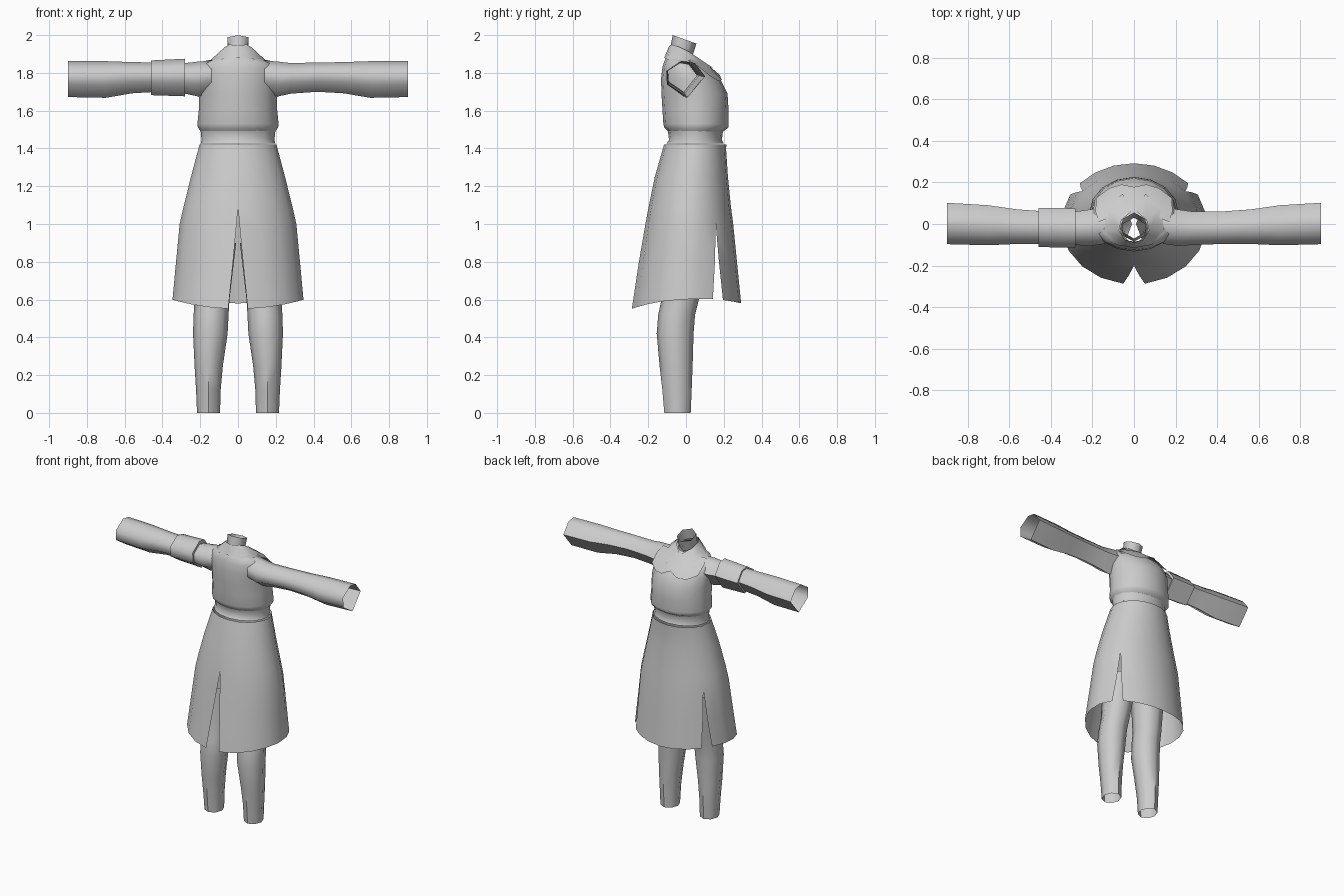
import bpy, bmesh, math
from math import sin, cos, radians

if "Cube" in bpy.data.objects:
    bpy.data.objects.remove(bpy.data.objects["Cube"])

cloth = bpy.data.materials.new("grey cloth")
cloth.diffuse_color = (0.6, 0.6, 0.6, 1)
cloth.use_nodes = True
cloth.node_tree.nodes["Principled BSDF"].inputs["Base Color"].default_value = cloth.diffuse_color


def finish(name, bm, mirror=False, angle=50):
    """Turn a bmesh into a named, smooth-shaded object."""
    if mirror:
        geom = bm.verts[:] + bm.edges[:] + bm.faces[:]
        copy = bmesh.ops.duplicate(bm, geom=geom)["geom"]
        for v in copy:
            if isinstance(v, bmesh.types.BMVert):
                v.co.x *= -1
        bmesh.ops.reverse_faces(bm, faces=[f for f in copy if isinstance(f, bmesh.types.BMFace)])
    bmesh.ops.remove_doubles(bm, verts=bm.verts, dist=0.0005)
    bmesh.ops.recalc_face_normals(bm, faces=bm.faces)
    me = bpy.data.meshes.new(name)
    bm.to_mesh(me)
    bm.free()
    me.materials.append(cloth)
    ob = bpy.data.objects.new(name, me)
    bpy.context.collection.objects.link(ob)
    bpy.ops.object.select_all(action='DESELECT')
    ob.select_set(True)
    bpy.context.view_layer.objects.active = ob
    bpy.ops.object.shade_smooth_by_angle(angle=radians(angle))
    return ob


def grid(bm, rows, closed):
    """Skin rows of points with quads."""
    vs = [[bm.verts.new(p) for p in r] for r in rows]
    n = len(rows[0])
    for a, b in zip(vs, vs[1:]):
        for i in range(n if closed else n - 1):
            j = (i + 1) % n
            bm.faces.new((a[i], a[j], b[j], b[i]))


def loft(name, rows, mirror=False, angle=50):
    bm = bmesh.new()
    grid(bm, rows, True)
    return finish(name, bm, mirror, angle)


def ring(z, x0, x1, y0, y1, n=16, tilt=0.0):
    """Level oval between x0..x1 and y0..y1; tilt lowers the +y side."""
    cx, cy, rx, ry = (x0 + x1) / 2, (y0 + y1) / 2, (x1 - x0) / 2, (y1 - y0) / 2
    out = []
    for i in range(n):
        a = 2 * math.pi * i / n + math.pi / 2
        out.append((cx + rx * cos(a), cy + ry * sin(a), z - tilt * (1 + sin(a)) / 2))
    return out


# torso: blouse that tucks in at the bottom and closes around the neck
torso = [(1.485, .192, -.09, .19, 0), (1.51, .212, -.115, .224, 0), (1.53, .215, -.12, .226, 0),
         (1.61, .207, -.125, .225, 0), (1.69, .208, -.13, .22, 0), (1.77, .208, -.132, .185, .01),
         (1.83, .205, -.125, .15, .03), (1.86, .185, -.115, .11, .035),
         (1.88, .14, -.105, .08, .03), (1.91, .065, -.085, .04, .03)]
loft("torso", [ring(z, -w, w, b, f, 16, t) for z, w, b, f, t in torso], angle=60)

# waistband
loft("waistband", [ring(z, -w, w, b, f) for z, w, b, f in
                   [(1.50, .198, -.10, .20), (1.485, .197, -.095, .195),
                    (1.445, .193, -.09, .19), (1.425, .198, -.105, .20)]])

# skirt: side and front panels, parted by a back slit and two side slits
LEVELS = [(1.40, .197, -.105, .205), (1.42, .205, -.117, .214), (1.40, .21, -.122, .212),
          (1.25, .25, -.165, .222), (1.09, .29, -.198, .238), (1.0, .31, -.215, .25),
          (.80, .33, -.25, .27), (.55, .35, -.29, .292)]


def panel(bm, edges, cols):
    rows = []
    for k, (z, w, b, f) in enumerate(LEVELS):
        a0, a1 = edges(z)
        row = []
        for i in range(cols + 1):
            a = radians(a0 + (a1 - a0) * i / cols)
            s = sin(a)
            hem = 0 if k < len(LEVELS) - 1 else (.05 * cos(a) ** 2 + (.03 * s if s > 0 else 0))
            row.append((w * cos(a), (b + f) / 2 + (f - b) / 2 * s, z + hem))
        rows.append(row)
    grid(bm, rows, False)


def opening(z, top):
    return max(0, (top - z) / (top - .55))


bm = bmesh.new()
panel(bm, lambda z: (-90 + 8.5 * opening(z, 1.09), 37 - 8 * opening(z, 1.0)), 6)
panel(bm, lambda z: (37 + 5 * opening(z, 1.0), 90), 3)
finish("skirt", bm, True)

# trouser legs
legs = [(0, .095, .217, -.115, .025), (.12, .092, .222, -.125, .03), (.25, .08, .23, -.14, .035),
        (.42, .055, .238, -.155, .04), (.52, .05, .235, -.147, .048), (.60, .045, .23, -.13, .068),
        (.90, .01, .225, -.12, .12)]
loft("trouser_legs", [ring(z, a, b, c, d, 8) for z, a, b, c, d in legs], True)


# sleeves: six-sided tubes
HEX = [(-.95, .45), (-.15, 1), (.45, .9), (1, .15), (.1, -1), (-.9, -.3)]


def tube(x, y0, y1, z0, z1):
    return [(x, (y0 + y1) / 2 + (y1 - y0) / 2 * u, (z0 + z1) / 2 + (z1 - z0) / 2 * v) for u, v in HEX]


sleeve = [(.14, -.10, .08, 1.69, 1.865), (.21, -.11, .07, 1.675, 1.86), (.28, -.105, .06, 1.69, 1.852),
          (.42, -.10, .06, 1.70, 1.855), (.56, -.10, .07, 1.692, 1.857),
          (.70, -.107, .09, 1.668, 1.862), (.90, -.102, .102, 1.672, 1.862)]
loft("sleeves", [tube(*s) for s in sleeve], True, 65)

# band around one upper sleeve
loft("arm_band", [tube(*s) for s in [(-.28, -.10, .06, 1.70, 1.85), (-.28, -.118, .075, 1.676, 1.875),
                                     (-.46, -.116, .078, 1.682, 1.866), (-.46, -.10, .06, 1.70, 1.85)]], angle=65)

# neck: leaning six-sided tube
loft("neck", [ring(1.925, -.06, .06, -.085, .03, 6, .05), ring(2.0, -.064, .064, -.07, .055, 6, .045)], angle=65)

# collar: folded sheet from the neck onto the shoulders, ending in two points
inner = [(0, -.088, 1.945), (.045, -.075, 1.95), (.072, -.03, 1.935), (.06, .02, 1.91), (.012, .06, 1.875)]
outer = [(0, -.115, 1.88), (.085, -.10, 1.872), (.145, -.03, 1.868), (.125, .075, 1.855), (.055, .145, 1.825)]
bm = bmesh.new()
grid(bm, [inner, outer], False)
finish("collar", bm, True, 60)

# chest flap: loose yoke with a scalloped lower edge
top = [(0, .06, 1.872), (.06, .05, 1.876), (.12, .03, 1.872), (.17, .01, 1.865)]
mid = [(0, .125, 1.835), (.06, .122, 1.838), (.13, .10, 1.84), (.185, .06, 1.838)]
low = [(0, .178, 1.79), (.06, .19, 1.762), (.12, .172, 1.757), (.182, .125, 1.785)]
bm = bmesh.new()
grid(bm, [top, mid, low], False)
finish("chest_flap", bm, True, 60)
